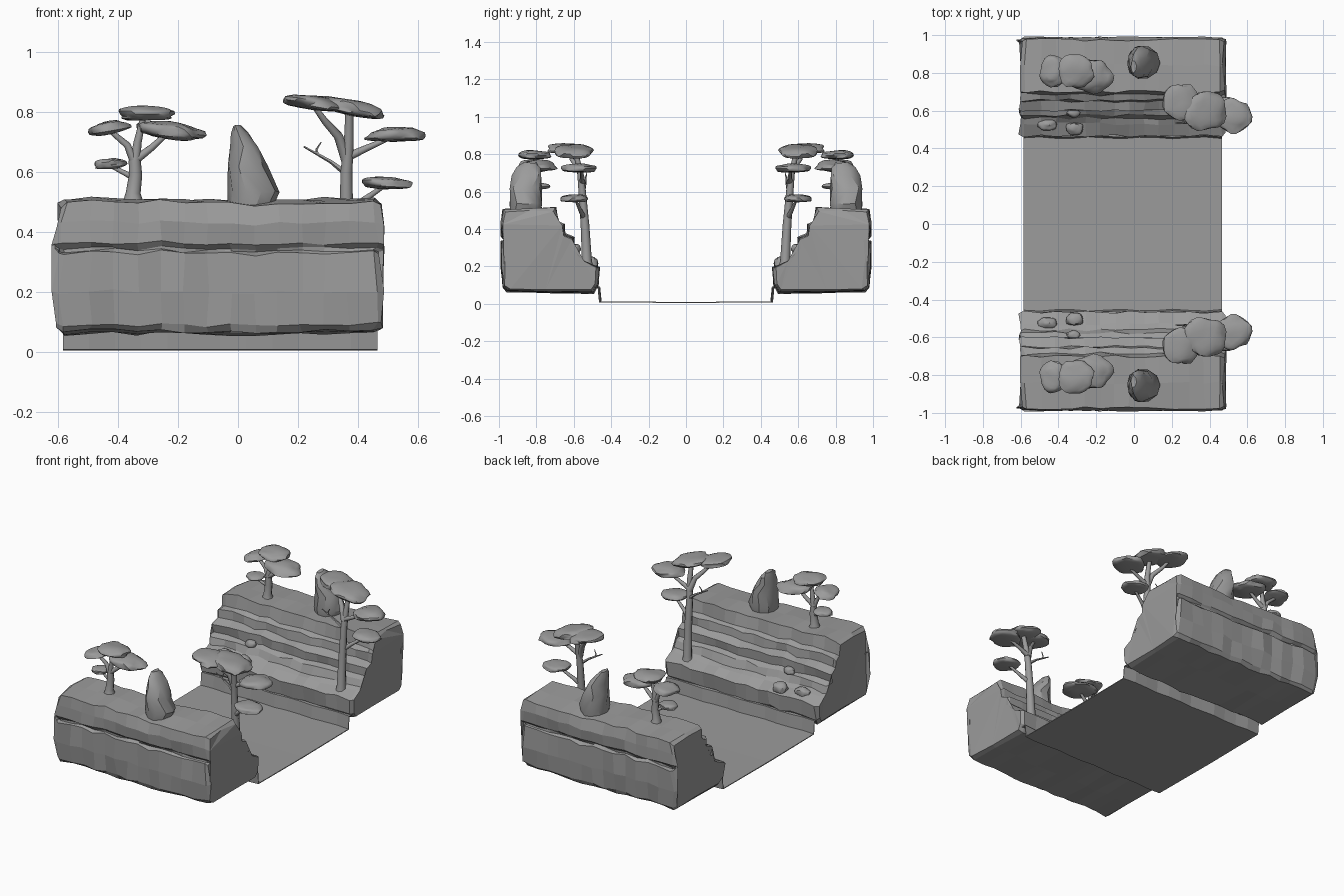
import bpy, bmesh, math, random
from mathutils import Vector, Matrix, noise

if "Cube" in bpy.data.objects:
    bpy.data.objects.remove(bpy.data.objects["Cube"])

random.seed(4)
GREY = bpy.data.materials.new("dark_grey")
GREY.diffuse_color = (.33, .33, .33, 1)
GREY.use_nodes = True
GREY.node_tree.nodes["Principled BSDF"].inputs["Base Color"].default_value = GREY.diffuse_color


def jit(a):
    return random.uniform(-a, a)


def finish(bm, name, smooth=None, mirror=True):
    bmesh.ops.recalc_face_normals(bm, faces=bm.faces)
    me = bpy.data.meshes.new(name)
    bm.to_mesh(me)
    bm.free()
    me.materials.append(GREY)
    ob = bpy.data.objects.new(name, me)
    bpy.context.collection.objects.link(ob)
    if smooth:
        bpy.ops.object.select_all(action='DESELECT')
        ob.select_set(True)
        bpy.context.view_layer.objects.active = ob
        bpy.ops.object.shade_smooth_by_angle(angle=math.radians(smooth))
    if mirror:
        m = ob.modifiers.new("other_bank", 'MIRROR')
        m.use_axis = (False, True, False)
        m.use_mirror_merge = False
    return ob


def loft(bm, rings, closed=True, caps=True):
    """Skin a list of equal-length point rings."""
    vs = [[bm.verts.new(p) for p in r] for r in rings]
    n = len(vs[0])
    for a, b in zip(vs, vs[1:]):
        for i in range(n if closed else n - 1):
            j = (i + 1) % n
            bm.faces.new((a[i], a[j], b[j], b[i]))
    if caps:
        bmesh.ops.triangulate(bm, faces=[bm.faces.new(vs[0]), bm.faces.new(vs[-1])])


def tube(bm, pts, r0, r1, sides=8, flare=1.0):
    """Tapered limb along a path, optionally flared at the root."""
    pts = [Vector(p) for p in pts]
    rings = []
    for i, p in enumerate(pts):
        d = (pts[min(i + 1, len(pts) - 1)] - pts[max(i - 1, 0)]).normalized()
        u = d.cross(Vector((0, 1, 0.01))).normalized()
        w = d.cross(u)
        r = (r0 + (r1 - r0) * i / (len(pts) - 1)) * (flare if i == 0 else 1)
        rings.append([p + r * (u * math.cos(t) + w * math.sin(t))
                      for t in (2 * math.pi * k / sides for k in range(sides))])
    loft(bm, rings)


def lump(bm, c, r, tilt=0, rough=0.28, flat=0.75):
    """Irregular squashed boulder or leaf pad with a rounded rim."""
    vs = bmesh.ops.create_icosphere(bm, subdivisions=3, radius=1)['verts']
    rot = Matrix.Rotation(math.radians(tilt), 3, 'Y')
    for v in vs:
        p = v.co * (1 + rough * noise.noise(v.co * 1.4 + Vector(c) * 20))
        p.z = math.copysign(abs(p.z) ** .7, p.z)
        if p.z < 0:
            p.z *= flat
        v.co = rot @ Vector((p.x * r[0], p.y * r[1], p.z * r[2])) + Vector(c)


# Cliff: stepped cross-section (y, z, how far the end bulges) swept along x
PROFILE = [(.70, .51, 0), (.84, .507, 0), (.975, .497, 0), (.985, .43, .01),
           (.985, .36, .02), (.965, .347, .01), (.967, .338, .0), (.985, .33, .005),
           (.985, .2, .02), (.975, .09, .012), (.955, .07, .005), (.75, .065, .0),
           (.50, .06, 0), (.475, .10, .01), (.465, .19, .015), (.53, .22, .01),
           (.56, .235, .005), (.575, .28, .01), (.605, .295, .01), (.60, .35, .015),
           (.65, .37, .01), (.655, .42, .015), (.685, .435, 0)]
MID = Vector((0, .76, .28))
LEFT, RIGHT, N = -.592, .468, 13


def section(t, end=0, scale=1.0, xj=.006):
    x = LEFT + (RIGHT - LEFT) * t
    ring = []
    dz = jit(.006)
    for y, z, ex in PROFILE:
        q = Vector((x + end * (ex + .004) + jit(xj), y + jit(.008), z + dz + jit(.006)))
        q.y = MID.y + (q.y - MID.y) * scale
        q.z = MID.z + (q.z - MID.z) * scale
        ring.append(q)
    return ring


bm = bmesh.new()
rings = [section(0, -1, .95, .008)]
rings += [section(.02 + .96 * i / N, (i == N) - (i == 0)) for i in range(N + 1)]
rings += [section(1, 1, .95, .008)]
loft(bm, rings)
finish(bm, "cliff")

# River bed: thin shallow trough between the cliffs
bm = bmesh.new()
bed = [(-.50, .09), (-.466, .09), (-.458, .01), (0, .007), (.458, .01), (.466, .09), (.50, .09)]
rings = []
for i in range(13):
    w = .005 * math.sin(i * 1.9)
    rings.append([(-.585 + 1.05 * i / 12, y + math.copysign(w, y * w) * (abs(y) > .1), z)
                  for y, z in bed])
loft(bm, rings, closed=False, caps=False)
ob = finish(bm, "river_bed", mirror=False)
thick = ob.modifiers.new("thickness", 'SOLIDIFY')
thick.thickness, thick.offset = .006, 0

# Standing stone: rings (z, x min, x max, y min, y max)
bm = bmesh.new()
rings = []
for z, xa, xb, ya, yb in [(.49, -.035, .12, .775, .94), (.535, -.038, .138, .765, .945),
                          (.62, -.033, .105, .77, .945), (.685, -.028, .068, .772, .93),
                          (.73, -.022, .035, .78, .905), (.755, -.015, .01, .80, .87)]:
    o = jit(.3)
    rings.append([((xa + xb) / 2 + (xb - xa) / 2 * math.cos(a) + jit(.003),
                   (ya + yb) / 2 + (yb - ya) / 2 * math.sin(a) + jit(.003), z + jit(.003))
                  for a in (2 * math.pi * k / 10 + o for k in range(10))])
loft(bm, rings)
finish(bm, "standing_stone", 35)

# Loose rocks on the ledges
bm = bmesh.new()
lump(bm, (-.315, .505, .215), (.046, .036, .035))
lump(bm, (-.46, .525, .22), (.05, .03, .03))
lump(bm, (-.32, .59, .295), (.036, .025, .025))
finish(bm, "ledge_rocks", 30)

# Small tree on the cliff top
bm = bmesh.new()
tube(bm, [(-.35, .80, .495), (-.35, .80, .53), (-.342, .80, .59), (-.345, .80, .64)],
     .027, .02, flare=1.35)
tube(bm, [(-.345, .80, .63), (-.335, .80, .70), (-.315, .81, .79)], .018, .009)
tube(bm, [(-.345, .80, .63), (-.37, .805, .69), (-.43, .81, .74)], .015, .008)
tube(bm, [(-.343, .80, .64), (-.29, .795, .68), (-.235, .79, .73)], .015, .008)
tube(bm, [(-.343, .80, .58), (-.375, .79, .595), (-.425, .78, .62)], .012, .006)
finish(bm, "small_tree_trunk", 50)
bm = bmesh.new()
for c, r, t in [((-.31, .81, .793), (.10, .09, .027), 0),
                ((-.43, .81, .745), (.07, .08, .025), -10),
                ((-.23, .785, .735), (.108, .095, .033), 6),
                ((-.425, .785, .625), (.054, .05, .02), -3)]:
    lump(bm, c, r, t)
finish(bm, "small_tree_leaves", 40)

# Tall tree on the lower ledge
bm = bmesh.new()
tube(bm, [(.36, .53, .19), (.36, .53, .23), (.362, .54, .42), (.362, .555, .60),
          (.37, .565, .70), (.372, .59, .81)], .03, .013, flare=1.2)
tube(bm, [(.363, .555, .64), (.335, .57, .72), (.29, .61, .77), (.25, .63, .825)], .019, .008)
tube(bm, [(.365, .555, .65), (.43, .555, .68), (.52, .56, .72)], .015, .007)
tube(bm, [(.362, .545, .46), (.41, .565, .50), (.49, .59, .555)], .015, .007)
tube(bm, [(.362, .55, .595), (.31, .54, .635), (.22, .535, .685)], .011, .003, 5)
tube(bm, [(.265, .537, .66), (.262, .535, .675), (.278, .53, .70)], .006, .002, 5)
finish(bm, "tall_tree_trunk", 50)
bm = bmesh.new()
for c, r, t in [((.25, .64, .828), (.10, .10, .027), 9),
                ((.375, .605, .812), (.113, .105, .03), 12),
                ((.525, .57, .722), (.096, .09, .027), 0),
                ((.495, .595, .56), (.082, .075, .024), 3)]:
    lump(bm, c, r, t)
finish(bm, "tall_tree_leaves", 40)
